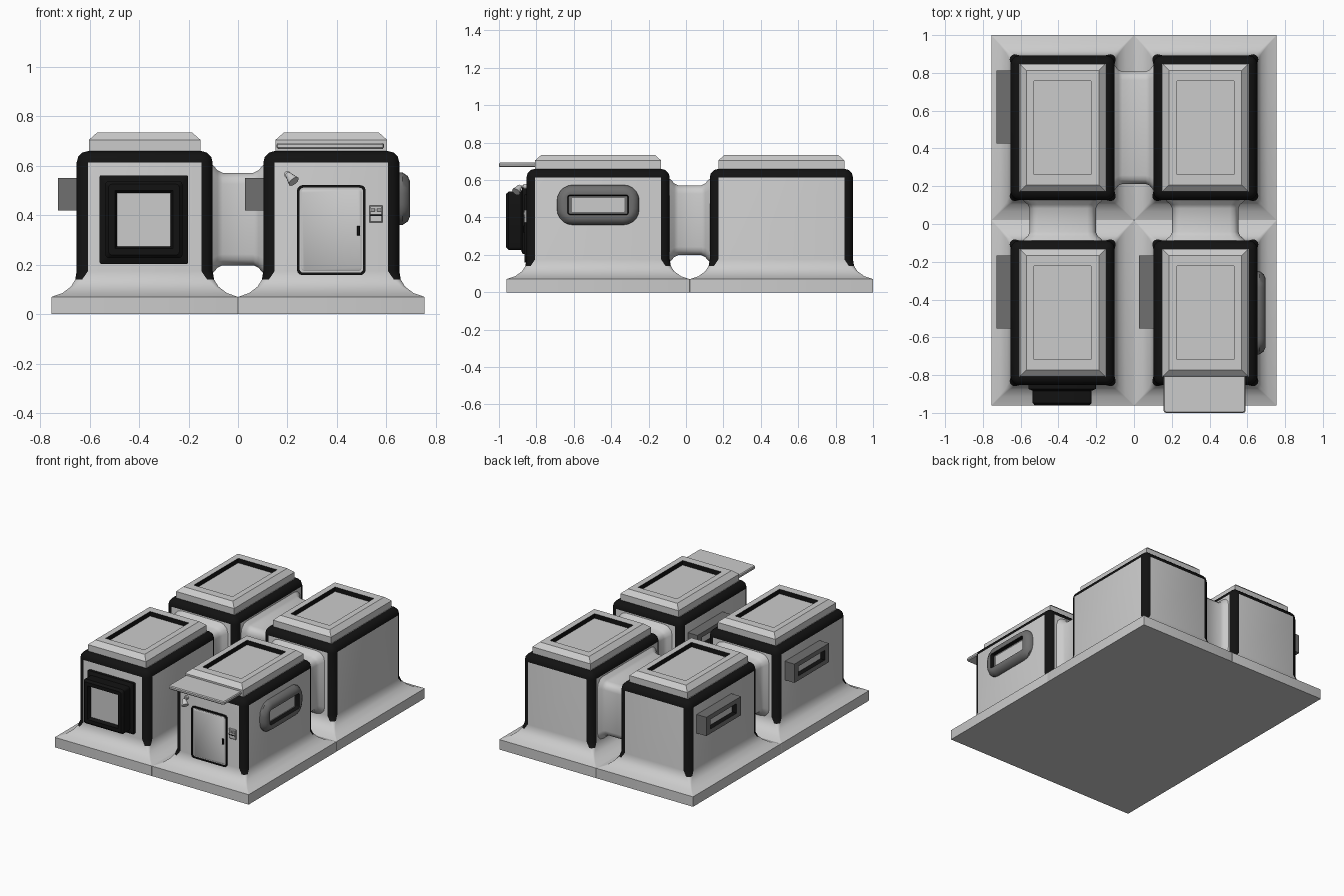
import bpy, math
from math import sin, cos, pi

if "Cube" in bpy.data.objects:
    bpy.data.objects.remove(bpy.data.objects["Cube"])

def mat(name, v):
    m = bpy.data.materials.new(name)
    m.diffuse_color = (v, v, v, 1)
    m.use_nodes = True
    m.node_tree.nodes["Principled BSDF"].inputs["Base Color"].default_value = m.diffuse_color
    return m

BLACK, DARK, PALE = mat("black", 0.006), mat("dark_grey", 0.16), mat("pale_grey", 0.95)
MATS = [None, BLACK, DARK, PALE]          # slot 0 stays plain grey
FRONT, RIGHT, LEFT = (pi/2, 0, 0), (pi/2, 0, pi/2), (pi/2, 0, -pi/2)

def ring(hx, hy, r, n):
    """Rounded rectangle, n points per corner."""
    if n == 1:
        return [(hx, hy), (-hx, hy), (-hx, -hy), (hx, -hy)]
    pts = []
    for q, (sx, sy) in enumerate([(1, 1), (-1, 1), (-1, -1), (1, -1)]):
        for i in range(n):
            a = pi/2 * (q + i / (n - 1))
            pts.append((sx*(hx - r) + r*cos(a), sy*(hy - r) + r*sin(a)))
    return pts

def loft(name, rings, loc, rot=(0, 0, 0), n=1, cap=0):
    """rings: (half_x, half_y, radius, z, band slot, corner slot); both ends capped."""
    verts, faces, slots = [], [], []
    m = 4 * n
    for hx, hy, r, z, *_ in rings:
        verts += [(x, y, z) for x, y in ring(hx, hy, r, n)]
    for k in range(len(rings) - 1):
        band = rings[k][4]
        corner = rings[k][5] if len(rings[k]) > 5 else band
        for i in range(m):
            j = (i + 1) % m
            faces.append((k*m + i, k*m + j, (k+1)*m + j, (k+1)*m + i))
            slots.append(corner if n > 1 and i % n != n - 1 else band)
    faces.append(tuple(reversed(range(m))))
    slots.append(rings[0][4])
    faces.append(tuple(range((len(rings)-1)*m, len(rings)*m)))
    slots.append(cap)
    me = bpy.data.meshes.new(name)
    me.from_pydata(verts, [], faces)
    for s in MATS:
        me.materials.append(s)
    for p, s in zip(me.polygons, slots):
        p.material_index = s
    ob = bpy.data.objects.new(name, me)
    bpy.context.collection.objects.link(ob)
    ob.location, ob.rotation_euler = loc, rot
    return ob

def block(name, hx, hy, d, loc, rot=FRONT, slot=0, r=0.004):
    """Small plate with a chamfered face, standing out by d."""
    return loft(name, [(hx, hy, 0, 0, slot), (hx, hy, 0, d - r, slot),
                       (hx - r, hy - r, 0, d, slot)], loc, rot, cap=slot)

CX, YF, YB = 0.3775, -0.47, 0.51
R = 0.046

# Four pods: flared base, walls with black rounded edges, framed roof light
for side, x in (("left", -CX), ("right", CX)):
    for end, y in (("front", YF), ("back", YB)):
        tag = end + "_" + side
        body = [(CX, 0.49, 0.002, 0, 0), (CX, 0.49, 0.002, 0.07, 0),
                (0.332, 0.443, 0.006, 0.086, 0), (0.298, 0.407, 0.014, 0.112, 0),
                (0.281, 0.389, 0.028, 0.14, 0, 1), (0.275, 0.383, R, 0.175, 0, 1)]
        for i in range(4):
            a = pi/2 * i / 3
            d = R * (1 - cos(a))
            body.append((0.275 - d, 0.383 - d, max(R - d, 0.003), 0.614 + R*sin(a), 1))
        loft("pod_" + tag, body, (x, y, 0), n=4)
        loft("roof_light_" + tag,
             [(0.226, 0.337, 0, 0.655, 0), (0.226, 0.337, 0, 0.705, 0),
              (0.192, 0.303, 0, 0.735, 0), (0.151, 0.247, 0, 0.735, 1),
              (0.151, 0.247, 0, 0.703, 3)], (x, y, 0), cap=3)

# Flared passages joining the pods
def passage(name, half, loc, rot):
    prof = [(0.12, 0.042), (0.1, 0.03), (0.083, 0.01), (0.062, 0)]
    prof = [(-z, f) for z, f in prof] + [(z, f) for z, f in reversed(prof)]
    loft(name, [(half + f, 0.187 + f, 0.045 + f/2, z, 0) for z, f in prof], loc, rot, n=4)

passage("passage_back", 0.297, (0, YB, 0.385), RIGHT)
passage("passage_left", 0.175, (-CX, 0.02, 0.385), FRONT)
passage("passage_right", 0.175, (CX, 0.02, 0.385), FRONT)

# Slotted side vents on the left walls
for tag, x, y in (("front_left", -CX, YF), ("back_left", -CX, YB), ("front_right", CX, YF)):
    loft("side_vent_" + tag,
         [(0.193, 0.066, 0, -0.01, 2), (0.193, 0.066, 0, 0.075, 2),
          (0.145, 0.034, 0, 0.075, 1), (0.145, 0.034, 0, 0.04, 3)],
         (x - 0.275, y + 0.11, 0.485), LEFT, cap=3)

# Oval window on the right wall
loft("oval_window",
     [(0.22, 0.107, 0.085, -0.01, 2), (0.22, 0.107, 0.085, 0.012, 2),
      (0.205, 0.092, 0.072, 0.034, 2), (0.185, 0.072, 0.054, 0.043, 2),
      (0.163, 0.053, 0.012, 0.041, 1), (0.158, 0.049, 0.01, 0.014, 2),
      (0.14, 0.038, 0.003, 0.014, 3)],
     (CX + 0.275, YF, 0.467), RIGHT, n=6, cap=3)

# Big square bay window on the front left pod
wall = YF - 0.383
loft("bay_window",
     [(0.179, 0.179, 0.006, -0.01, 1), (0.179, 0.179, 0.006, 0.02, 1),
      (0.165, 0.165, 0.012, 0.026, 1), (0.156, 0.156, 0.015, 0.03, 1),
      (0.156, 0.156, 0.015, 0.095, 1), (0.143, 0.143, 0.012, 0.109, 1),
      (0.118, 0.118, 0.002, 0.109, 1), (0.108, 0.108, 0.002, 0.085, 3)],
     (-CX - 0.003, wall, 0.383), FRONT, n=4, cap=3)

# Door with black seal, raised leaf and handle
loft("door_frame", [(0.139, 0.182, 0.022, -0.01, 1), (0.139, 0.182, 0.022, 0.01, 1),
                    (0.129, 0.172, 0.016, 0.01, 1), (0.129, 0.172, 0.016, 0.004, 0)],
     (CX, wall, 0.34), FRONT, n=4)
loft("door_leaf", [(0.122, 0.165, 0.012, 0, 0), (0.122, 0.165, 0.012, 0.006, 0),
                   (0.118, 0.161, 0.01, 0.009, 0)], (CX, wall, 0.34), FRONT, n=4)
block("door_handle", 0.006, 0.019, 0.018, (0.488, wall, 0.337), slot=1, r=0.002)

# Entry panel beside the door
block("entry_panel", 0.027, 0.034, 0.012, (0.558, wall, 0.406))
block("entry_panel_slot", 0.025, 0.003, 0.014, (0.558, wall, 0.4), slot=1, r=0.001)
for i, dx in enumerate((-0.013, 0.013)):
    block(f"entry_button_{i}", 0.009, 0.006, 0.016, (0.558 + dx, wall, 0.422), r=0.002)

# Awning over the door
loft("awning", [(0.212, 0.098, 0.01, -0.012, 3), (0.217, 0.103, 0.012, -0.006, 3),
                (0.217, 0.103, 0.012, 0.006, 3), (0.212, 0.098, 0.01, 0.012, 3)],
     (CX - 0.004, -0.897, 0.681), n=3, cap=3)

# Spotlight: wall mount, arm and tilted shade
bpy.ops.mesh.primitive_cylinder_add(vertices=12, radius=0.014, depth=0.02,
                                    location=(0.2, wall - 0.005, 0.566), rotation=FRONT)
bpy.context.object.name = "lamp_mount"
bpy.ops.mesh.primitive_cylinder_add(vertices=8, radius=0.006, depth=0.045,
                                    location=(0.203, wall - 0.025, 0.564), rotation=FRONT)
bpy.context.object.name = "lamp_arm"
bpy.ops.mesh.primitive_cone_add(vertices=12, radius1=0.024, radius2=0.011, depth=0.045,
                                location=(0.213, wall - 0.045, 0.552), rotation=(-0.5, -0.7, 0))
bpy.context.object.name = "lamp_shade"

bpy.ops.object.select_all(action='SELECT')
bpy.ops.object.shade_smooth_by_angle(angle=math.radians(35))
